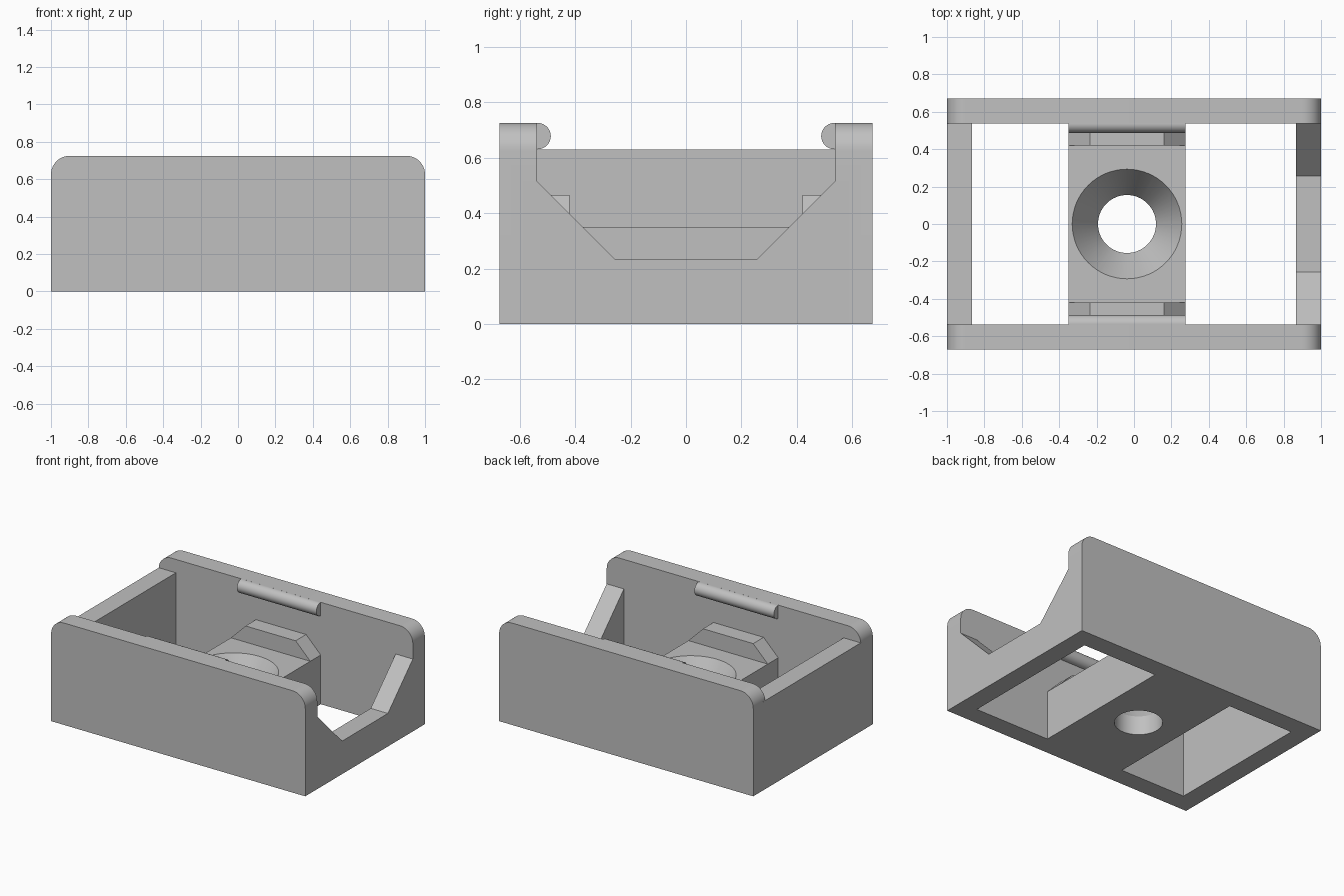
import bpy
import bmesh
import math
from mathutils import Vector

cube = bpy.data.objects.get("Cube")
if cube:
    bpy.data.objects.remove(cube, do_unlink=True)

# Overall sizes
HALF_X, HALF_Y, WALL = 1.0, 0.672, 0.135
IN_X, IN_Y = HALF_X - WALL, HALF_Y - WALL
TOP, RIM = 0.725, 0.63
BRIDGE_A, BRIDGE_B, BRIDGE_TOP = -0.35, 0.275, 0.35
MID = (BRIDGE_A + BRIDGE_B) / 2

grey = bpy.data.materials.new("plain grey")
grey.use_nodes = True
COLOUR = (0.53, 0.53, 0.53, 1)
grey.diffuse_color = COLOUR
grey.node_tree.nodes["Principled BSDF"].inputs["Base Color"].default_value = COLOUR


def finish(name, bm):
    """Turn a bmesh into a named grey object."""
    bmesh.ops.recalc_face_normals(bm, faces=bm.faces)
    mesh = bpy.data.meshes.new(name)
    bm.to_mesh(mesh)
    bm.free()
    mesh.materials.append(grey)
    obj = bpy.data.objects.new(name, mesh)
    bpy.context.collection.objects.link(obj)
    return obj


def prism(name, profile, axis, start, end):
    """Extrude a (horizontal, z) profile along x or y."""
    bm = bmesh.new()
    if axis == "x":
        verts = [bm.verts.new((start, h, z)) for h, z in profile]
        move = Vector((end - start, 0, 0))
    else:
        verts = [bm.verts.new((h, start, z)) for h, z in profile]
        move = Vector((0, end - start, 0))
    face = bm.faces.new(verts)
    out = bmesh.ops.extrude_face_region(bm, geom=[face])["geom"]
    moved = [v for v in out if isinstance(v, bmesh.types.BMVert)]
    bmesh.ops.translate(bm, verts=moved, vec=move)
    return finish(name, bm)


def lathe(name, profile, centre_x, steps=64):
    """Spin a closed (radius, z) profile that touches the axis."""
    bm = bmesh.new()
    verts = [bm.verts.new((r, 0, z)) for r, z in profile]
    edges = [bm.edges.new(pair) for pair in zip(verts, verts[1:])]
    bmesh.ops.spin(bm, geom=verts + edges, cent=(0, 0, 0), axis=(0, 0, 1),
                   angle=math.tau, steps=steps)
    bmesh.ops.remove_doubles(bm, verts=bm.verts, dist=0.0001)
    bmesh.ops.translate(bm, verts=bm.verts, vec=(centre_x, 0, 0))
    return finish(name, bm)


def combine(target, other, operation):
    """Apply an exact boolean and remove the second object."""
    other.hide_render = True
    mod = target.modifiers.new("combine", "BOOLEAN")
    mod.operation, mod.solver, mod.object = operation, "EXACT", other
    bpy.context.view_layer.objects.active = target
    bpy.ops.object.modifier_apply(modifier=mod.name)
    bpy.data.objects.remove(other, do_unlink=True)


def smooth(obj):
    bpy.ops.object.select_all(action="DESELECT")
    obj.select_set(True)
    bpy.context.view_layer.objects.active = obj
    bpy.ops.object.shade_smooth_by_angle(angle=math.radians(30))


# Long side walls with rounded upper corners
R = 0.1
arc = [(HALF_X - R + R * math.cos(a), TOP - R + R * math.sin(a))
       for a in (math.pi / 2 * i / 12 for i in range(13))]
wall_profile = ([(-HALF_X, 0), (HALF_X, 0)] + arc
                + [(-x, z) for x, z in reversed(arc)])
tray = prism("tray_frame", wall_profile, "y", -HALF_Y, -IN_Y)
back_wall = prism("back_wall", wall_profile, "y", IN_Y, HALF_Y)

# Closed end, and open end with a tapered notch
LAP = IN_Y + 0.05
closed_end = prism("closed_end", [(-LAP, 0), (LAP, 0), (LAP, RIM), (-LAP, RIM)],
                   "x", -HALF_X, -IN_X)
half_notch = [(LAP, 0), (LAP, 0.515), (IN_Y, 0.515), (0.257, 0.235)]
open_end = prism("open_end",
                 half_notch + [(-y, z) for y, z in reversed(half_notch)],
                 "x", IN_X, HALF_X)

# Cross bridge
bridge = prism("bridge", [(-LAP, 0), (LAP, 0), (LAP, BRIDGE_TOP), (-LAP, BRIDGE_TOP)],
               "x", BRIDGE_A, BRIDGE_B)
for part in (closed_end, open_end, bridge, back_wall):
    combine(tray, part, "UNION")

# Countersunk screw hole
RB, RT = 0.155, 0.293
slope = (RT - RB) / (BRIDGE_TOP - WALL)
hole = lathe("screw_hole", [(0, -0.1), (RB, -0.1), (RB, WALL),
                            (RT + slope * 0.05, BRIDGE_TOP + 0.05),
                            (0, BRIDGE_TOP + 0.05)], MID)
combine(tray, hole, "DIFFERENCE")
smooth(tray)

# Bevelled stop blocks and round snap ridges on both walls
C = 0.115
block_profile = [(BRIDGE_A, BRIDGE_TOP), (BRIDGE_B, BRIDGE_TOP),
                 (BRIDGE_B - C, BRIDGE_TOP + C), (BRIDGE_A + C, BRIDGE_TOP + C)]
RR = 0.0475
for side, label in ((-1, "front"), (1, "back")):
    prism(label + "_stop_block", block_profile, "y", side * 0.42, side * IN_Y)
    circle = [(side * 0.535 + RR * math.cos(a), TOP - RR + RR * math.sin(a))
              for a in (math.tau * i / 32 for i in range(32))]
    smooth(prism(label + "_snap_ridge", circle, "x", BRIDGE_A, BRIDGE_B))
